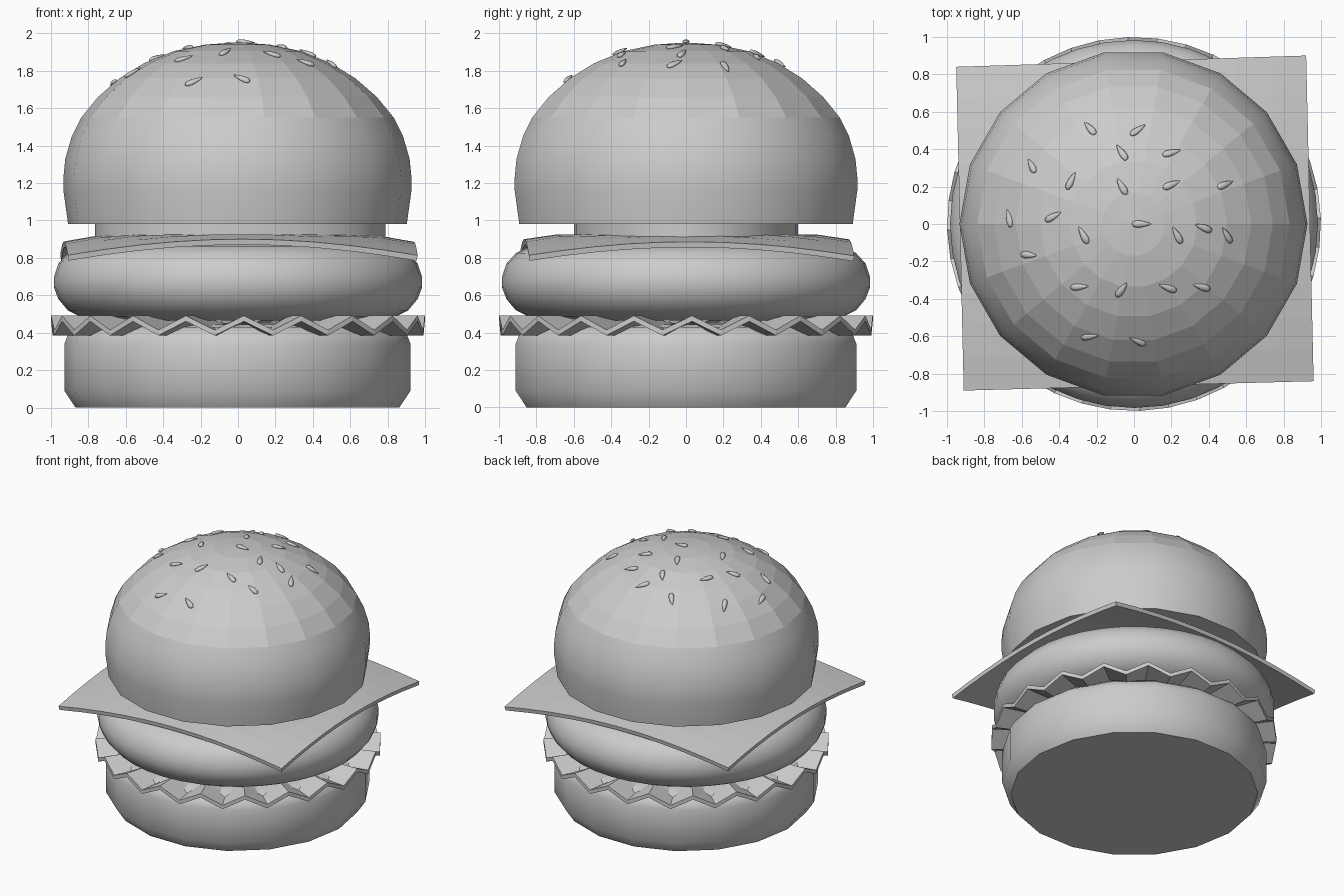
import bpy, bmesh, math
from mathutils import Vector, Matrix
from mathutils.bvhtree import BVHTree

if "Cube" in bpy.data.objects:
    bpy.data.objects.remove(bpy.data.objects["Cube"])


def finish(bm, name, smooth=lambda f: False):
    bmesh.ops.recalc_face_normals(bm, faces=bm.faces)
    for f in bm.faces:
        f.smooth = smooth(f)
    me = bpy.data.meshes.new(name)
    bm.to_mesh(me)
    bm.free()
    ob = bpy.data.objects.new(name, me)
    bpy.context.collection.objects.link(ob)
    return ob


def lathe(name, profile, sides, smooth, sx=1.0, sy=1.0, cx=0.0):
    """Spin a list of (radius, height) points into a closed solid."""
    bm = bmesh.new()
    rings = []
    for r, z in profile:
        rings.append([bm.verts.new((cx + sx * r * math.cos(2 * math.pi * i / sides),
                                    sy * r * math.sin(2 * math.pi * i / sides), z))
                      for i in range(sides)])
    for a, b in zip(rings, rings[1:]):
        for i in range(sides):
            j = (i + 1) % sides
            bm.faces.new((a[i], a[j], b[j], b[i]))
    bm.faces.new(rings[0][::-1])
    bm.faces.new(rings[-1])
    return finish(bm, name, smooth)


def side_face(f):
    return len(f.verts) == 4


# Bottom bun
lathe("bottom_bun", [(0.865, 0), (0.925, 0.09), (0.925, 0.34), (0.905, 0.39),
                     (0.85, 0.43), (0.75, 0.445)], 18, side_face, cx=-0.003)

# Lettuce: pleated disc with a zigzag rim
PLEATS = 20
bm = bmesh.new()
layers = []
for lift in (-0.015, 0.015):
    rings = []
    for r, amp in ((0.999, 0.038), (0.8, 0.038), (0.6, 0.0)):
        ring = []
        for i in range(PLEATS * 2):
            a = math.pi * i / PLEATS - math.pi / 2 + math.radians(1.8)
            z = 0.438 + lift + (amp if i % 2 == 0 else -amp)
            ring.append(bm.verts.new((r * math.cos(a), r * math.sin(a), z)))
        rings.append(ring)
    layers.append(rings)
n = PLEATS * 2
for rings in layers:
    for a, b in zip(rings, rings[1:]):
        for i in range(n):
            bm.faces.new((a[i], a[(i + 1) % n], b[(i + 1) % n], b[i]))
    bm.faces.new(rings[-1])
lo, hi = layers[0][0], layers[1][0]
for i in range(n):
    bm.faces.new((lo[i], lo[(i + 1) % n], hi[(i + 1) % n], hi[i]))
finish(bm, "lettuce")

# Patty
lathe("patty", [(0.75, 0.465), (0.84, 0.485), (0.91, 0.52), (0.96, 0.58), (0.983, 0.64),
                (0.983, 0.70), (0.96, 0.77), (0.91, 0.825), (0.84, 0.86), (0.70, 0.88)],
      40, side_face)

# Cheese slice: slightly turned square, drooping at the corners
corners = [Vector(c) for c in ((-0.91, -0.89), (0.96, -0.84), (0.92, 0.90), (-0.95, 0.84))]
N = 10
bm = bmesh.new()
grid = []
for j in range(N + 1):
    row = []
    for i in range(N + 1):
        u, v = i / N, j / N
        p = corners[0].lerp(corners[1], u).lerp(corners[3].lerp(corners[2], u), v)
        droop = 0.11 * (max(0, p.length - 0.7) / 0.57) ** 1.2
        row.append(bm.verts.new((p.x, p.y, 0.925 - droop)))
    grid.append(row)
for j in range(N):
    for i in range(N):
        bm.faces.new((grid[j][i], grid[j][i + 1], grid[j + 1][i + 1], grid[j + 1][i]))
cheese = finish(bm, "cheese_slice")
mod = cheese.modifiers.new("thickness", 'SOLIDIFY')
mod.thickness = 0.03
mod.offset = -1

# Tomato between cheese and bun
lathe("tomato", [(1, 0.90), (1, 0.985)], 32, side_face, 0.775, 0.6, 0.012)

# Top bun: smooth sides, faceted crown
bun = lathe("top_bun", [(0.905, 0.98), (0.93, 1.16), (0.93, 1.23), (0.92, 1.33),
                        (0.885, 1.45), (0.835, 1.55), (0.745, 1.66), (0.63, 1.76),
                        (0.50, 1.84), (0.34, 1.905), (0.17, 1.94), (0.02, 1.95)], 18,
            lambda f: side_face(f) and f.calc_center_median().z < 1.55, cx=-0.003)

# Sesame seeds: (x, y, heading in degrees), dropped onto the bun
seeds = [(-.235, .51, 125), (.02, .50, 45), (-.065, .38, 120), (.20, .38, 20),
         (-.545, .31, 130), (-.335, .23, 65), (-.065, .20, 120), (.20, .21, 25),
         (.485, .21, 25), (-.665, .03, 115), (-.43, .04, 25), (.04, 0, 0),
         (-.27, -.06, 120), (.23, -.06, 120), (.37, -.02, 160), (.495, -.06, 130),
         (-.56, -.165, 0), (-.29, -.335, 10), (-.065, -.35, 55), (.18, -.34, 155),
         (.36, -.335, 160), (-.235, -.60, 25), (.02, -.625, 140)]
src = bmesh.new()
src.from_mesh(bun.data)
tree = BVHTree.FromBMesh(src)
bm = bmesh.new()
for x, y, deg in seeds:
    hit, normal, _, _ = tree.ray_cast(Vector((x, y, 3)), Vector((0, 0, -1)))
    a = math.radians(deg)
    heading = Vector((math.cos(a), math.sin(a), 0))
    fwd = (heading - normal * heading.dot(normal)).normalized()
    side = normal.cross(fwd)
    rot = Matrix((fwd, side, normal)).transposed().to_4x4()
    seed = bmesh.ops.create_uvsphere(bm, u_segments=8, v_segments=6, radius=1)["verts"]
    for v in seed:
        p = v.co.copy()
        taper = 0.65 - 0.35 * p.z
        v.co = Vector((p.z * 0.052, p.x * 0.027 * taper, p.y * 0.018 * taper))
    bmesh.ops.transform(bm, matrix=Matrix.Translation(hit + normal * 0.005) @ rot, verts=seed)
src.free()
finish(bm, "sesame_seeds", lambda f: True)
